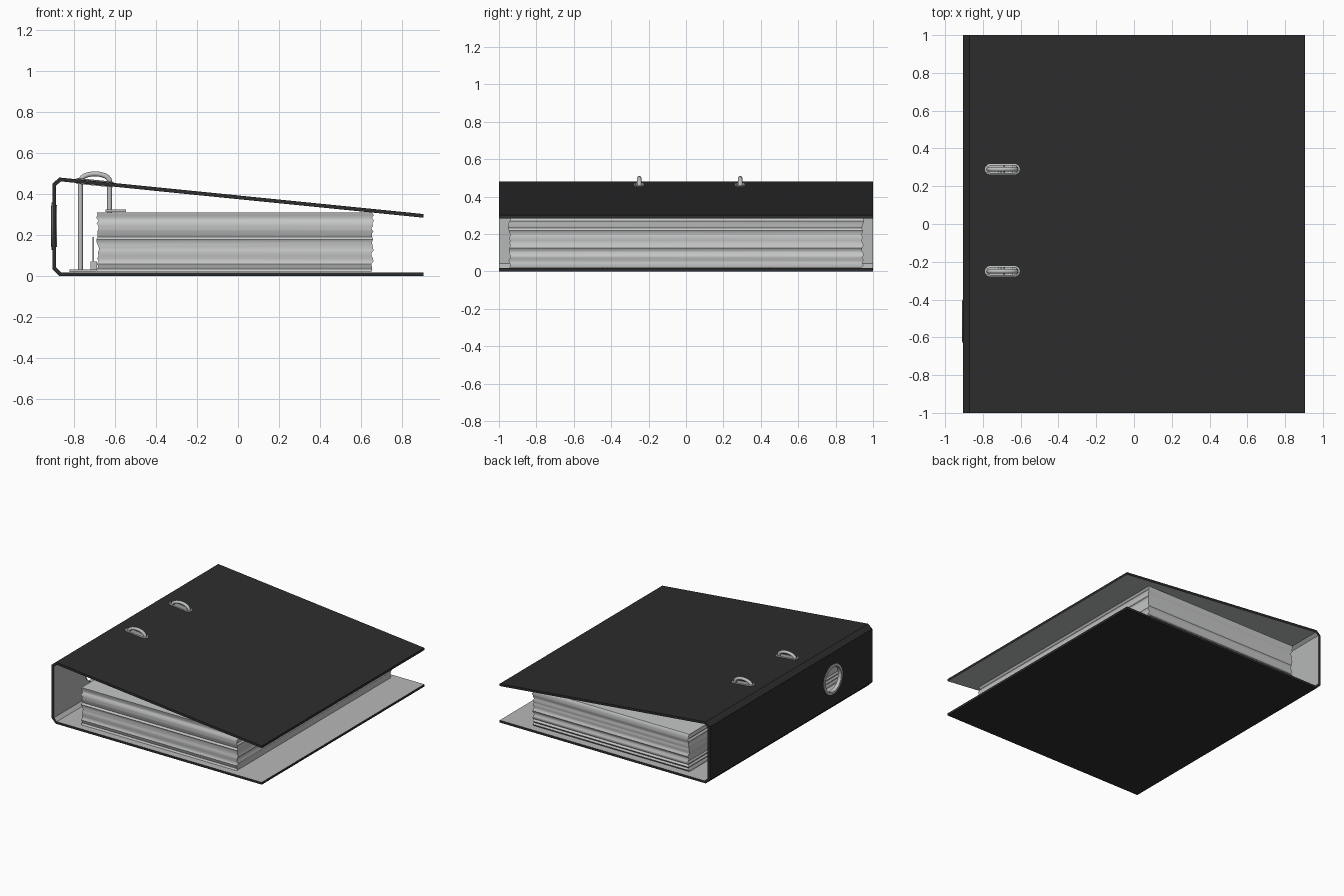
import bpy, bmesh, math, random
from mathutils import Vector, Matrix

if "Cube" in bpy.data.objects:
    bpy.data.objects.remove(bpy.data.objects["Cube"])

random.seed(4)


def mat(name, r, g, b):
    m = bpy.data.materials.new(name)
    m.diffuse_color = (r, g, b, 1)
    m.use_nodes = True
    m.node_tree.nodes["Principled BSDF"].inputs["Base Color"].default_value = m.diffuse_color
    return m


BLACK = mat("black_cover", 0.026, 0.026, 0.026)
LINING = mat("grey_lining", 0.47, 0.48, 0.475)
PAPER = mat("paper", 0.56, 0.57, 0.565)
METAL = mat("metal", 0.52, 0.53, 0.53)


def add(name, bm, *mats, smooth=None):
    bmesh.ops.recalc_face_normals(bm, faces=bm.faces)
    me = bpy.data.meshes.new(name)
    bm.to_mesh(me)
    bm.free()
    ob = bpy.data.objects.new(name, me)
    bpy.context.collection.objects.link(ob)
    for m in mats:
        me.materials.append(m)
    if smooth:
        bpy.ops.object.select_all(action='DESELECT')
        ob.select_set(True)
        bpy.context.view_layer.objects.active = ob
        bpy.ops.object.shade_smooth_by_angle(angle=math.radians(smooth))
    return ob


def box(name, x0, x1, y0, y1, z0, z1, m):
    bm = bmesh.new()
    bmesh.ops.create_cube(bm, size=1)
    for v in bm.verts:
        v.co = ((x0 + x1) / 2 + v.co.x * (x1 - x0), (y0 + y1) / 2 + v.co.y * (y1 - y0),
                (z0 + z1) / 2 + v.co.z * (z1 - z0))
    return add(name, bm, m)


def loft(name, loops, mats, closed=False, smooth=None):
    """Bridge equal-length vertex loops; closed joins last to first, else caps."""
    bm = bmesh.new()
    vs = [[bm.verts.new(p) for p in lp] for lp in loops]
    n = len(loops[0])
    for k in range(len(vs) if closed else len(vs) - 1):
        a, b = vs[k], vs[(k + 1) % len(vs)]
        for i in range(n):
            j = (i + 1) % n
            bm.faces.new((a[i], a[j], b[j], b[i]))
    if not closed:
        bm.faces.new(vs[0])
        bm.faces.new(vs[-1])
    return add(name, bm, *mats, smooth=smooth)


def stadium(half_len, r, seg=8):
    pts = []
    for s in (1, -1):
        for i in range(seg + 1):
            a = -math.pi / 2 + math.pi * i / seg
            pts.append((s * (half_len - r + r * math.cos(a)), s * r * math.sin(a)))
    return pts


# cover: folded profile, outer side black, inner side lined
outer = [(.905, 0), (-.87, 0), (-.905, .035), (-.905, .45), (-.87, .48), (.905, .302)]
inner = [(.905, .018), (-.862, .018), (-.886, .042), (-.886, .442), (-.862, .461), (.905, .284)]
bm = bmesh.new()
rows = []
for y in (-1, 1):
    rows.append(([bm.verts.new((x, y, z)) for x, z in outer],
                 [bm.verts.new((x, y, z)) for x, z in inner]))
(o0, i0), (o1, i1) = rows
for k in range(5):
    bm.faces.new((o0[k], o0[k + 1], o1[k + 1], o1[k]))
    bm.faces.new((i0[k], i0[k + 1], i1[k + 1], i1[k])).material_index = 1
    for o, i in rows:
        bm.faces.new((o[k], o[k + 1], i[k + 1], i[k]))
for k in (0, 5):
    bm.faces.new((o0[k], o1[k], i1[k], i0[k]))
cover = add("cover", bm, BLACK, LINING)

# frames for the finger hole and the two lid slots (local z = outward)
RING_Y = (.29, -.25)
slope = math.atan2(.178, 1.775)
slots = [Matrix.Translation((-.697, y, .4626)) @ Matrix.Rotation(slope, 4, 'Y') for y in RING_Y]
hole = Matrix.Translation((-.905, -.515, .243)) @ Matrix.Rotation(-math.pi / 2, 4, 'Y')


def circle(r):
    return [(r * math.cos(2 * math.pi * i / 32), r * math.sin(2 * math.pi * i / 32)) for i in range(32)]


def place(M, pts, z):
    return [M @ Vector((x, y, z)) for x, y in pts]


def cut_and_trim(name, M, out_pts, in_pts):
    # cut the opening, then line it with a thin metal eyelet
    cutter = loft("cutter", [place(M, out_pts[1], z) for z in (-.06, .06)], [BLACK])
    cutter.hide_render = True
    mod = cover.modifiers.new("cut", 'BOOLEAN')
    mod.operation = 'DIFFERENCE'
    mod.solver = 'EXACT'
    mod.object = cutter
    bpy.context.view_layer.objects.active = cover
    bpy.ops.object.modifier_apply(modifier=mod.name)
    bpy.data.objects.remove(cutter)
    loft(name, [place(M, out_pts[0], -.001), place(M, out_pts[0], .003), place(M, in_pts, .006),
                place(M, in_pts, -.022), place(M, out_pts[1], -.022), place(M, out_pts[1], -.001)],
         [METAL], closed=True, smooth=40)


cut_and_trim("finger_hole_ring", hole, (circle(.115), circle(.102)), circle(.096))
for M in slots:
    cut_and_trim("slot_trim", M, (stadium(.093, .028), stadium(.088, .023)), stadium(.084, .019))

# paper stack: uneven sheet edges
loops = []
N = 22
for k in range(N + 1):
    z = .02 + .29 * k / N
    d = [random.uniform(-.007, .007) for _ in range(4)]
    x0, x1, y0, y1 = -.684 + d[0], .656 + d[1], -.945 + d[2], .945 + d[3]
    loops.append([(x0, y0, z), (x1, y0, z), (x1, y1, z), (x0, y1, z)])
loft("paper_stack", loops, [PAPER], smooth=50)

# ring mechanism: base plate, lever, clamp bar
box("base_plate", -.82, -.69, -.45, .45, .019, .032, METAL)
box("lever_mount", -.718, -.688, -.25, .29, .032, .07, METAL)
box("lever_plate", -.708, -.702, -.25, .29, .07, .19, METAL)
box("clamp_bar", -.645, -.545, -.42, .45, .311, .324, METAL)


def rod(name, pts, r):
    # tube in a plane of constant y
    ps = [Vector(p) for p in pts]
    rings = []
    for i, p in enumerate(ps):
        t = (ps[min(i + 1, len(ps) - 1)] - ps[max(i - 1, 0)]).normalized()
        u = Vector((0, 1, 0))
        w = t.cross(u)
        rings.append([p + r * (math.cos(a) * u + math.sin(a) * w)
                      for a in [2 * math.pi * j / 12 for j in range(12)]])
    loft(name, rings, [METAL], smooth=50)


# arches through the slots
for y in RING_Y:
    arc = [(-.697 - .071 * math.cos(math.pi * i / 12), y, .462 + .036 * math.sin(math.pi * i / 12))
           for i in range(13)]
    rod("ring_arch", [(-.768, y, .03)] + arc + [(-.626, y, .31)], .012)
